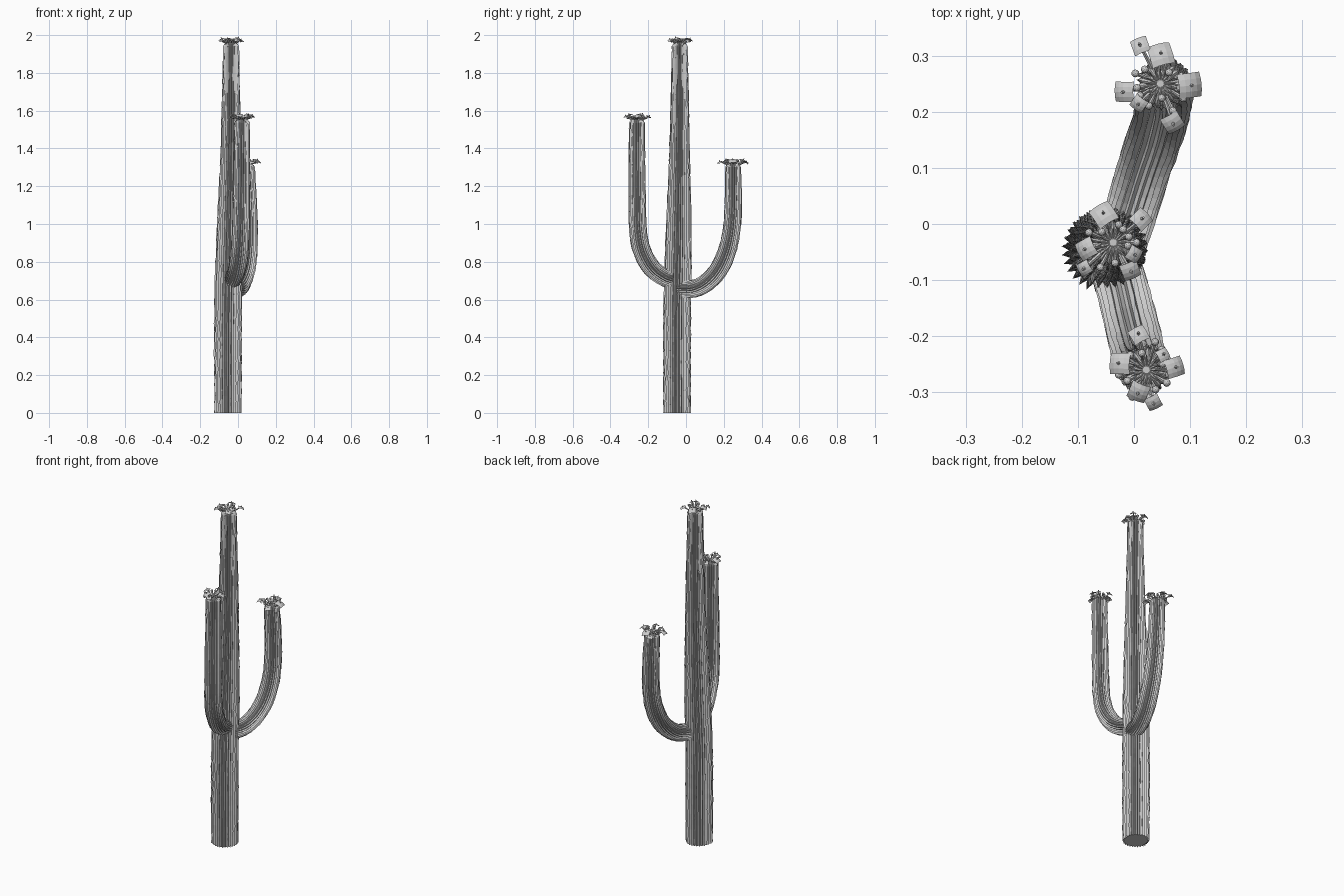
import bpy, bmesh, math, random
from mathutils import Vector, Matrix

random.seed(4)
default = bpy.data.objects.get("Cube")
if default:
    bpy.data.objects.remove(default)

grey = bpy.data.materials.new("plain grey")
grey.use_nodes = True
colour = (0.6, 0.6, 0.6, 1)
grey.diffuse_color = colour
grey.node_tree.nodes["Principled BSDF"].inputs["Base Color"].default_value = colour


def finish(name, bm):
    bmesh.ops.recalc_face_normals(bm, faces=bm.faces)
    mesh = bpy.data.meshes.new(name)
    bm.to_mesh(mesh)
    bm.free()
    mesh.materials.append(grey)
    obj = bpy.data.objects.new(name, mesh)
    bpy.context.collection.objects.link(obj)
    return obj


def spline(points, spacing=0.03):
    """Smooth path through points of (x, y, z, radius)."""
    pts = [Vector(p) for p in points]
    pts = [2 * pts[0] - pts[1]] + pts + [2 * pts[-1] - pts[-2]]
    out = []
    for a, b, c, d in zip(pts, pts[1:], pts[2:], pts[3:]):
        n = max(1, round((c - b).length / spacing))
        for i in range(n):
            t = i / n
            out.append(0.5 * (2 * b + (c - a) * t + (2 * a - 5 * b + 4 * c - d) * t * t
                              + (3 * b - a - 3 * c + d) * t ** 3))
    return out + [pts[-2]]


def ribbed_stem(name, points, side, ribs):
    """Sweep a pleated star section along a path and round off its tip."""
    path = spline(points)
    tip = path[-1]
    for up, shrink in ((0.012, 0.85), (0.02, 0.55), (0.024, 0.15)):
        path.append(Vector((tip.x, tip.y, tip.z + up, tip.w * shrink)))
    bm = bmesh.new()
    rings = []
    for i, p in enumerate(path):
        along = (path[min(i + 1, len(path) - 1)] - path[max(i - 1, 0)]).to_3d().normalized()
        u = (side - along * side.dot(along)).normalized()
        v = along.cross(u)
        ring = []
        for k in range(ribs * 2):
            a = math.pi * k / ribs
            # rough outer ridges, smooth valleys
            r = p.w * (random.uniform(0.97, 1.04) if k % 2 else 0.84)
            ring.append(bm.verts.new(p.to_3d() + r * (u * math.cos(a) + v * math.sin(a))))
        rings.append(ring)
    for low, high in zip(rings, rings[1:]):
        for k in range(ribs * 2):
            j = (k + 1) % (ribs * 2)
            bm.faces.new((low[k], low[j], high[j], high[k]))
    bm.faces.new(rings[0])
    bm.faces.new(rings[-1])
    finish(name, bm)
    return path[-1].to_3d()


def rod(bm, start, end, r1, r2, sides=5):
    axis = end - start
    place = Matrix.Translation((start + end) / 2) @ axis.to_track_quat("Z", "Y").to_matrix().to_4x4()
    bmesh.ops.create_cone(bm, cap_ends=True, segments=sides, radius1=r1, radius2=r2,
                          depth=axis.length, matrix=place)


def flowers(name, top, spots):
    """Drooping square blooms on stalks, given as (x, y, size)."""
    bm = bmesh.new()
    for x, y, size in spots:
        out = Vector((x - top.x, y - top.y, 0))
        head = Vector((x, y, top.z + 0.042 - 0.45 * out.length))
        normal = (out.normalized() * 0.45 + Vector((0, 0, 1))).normalized()
        rod(bm, top + out * 0.35 - Vector((0, 0, 0.015)), head, 0.004, 0.003)
        place = (Matrix.Translation(head) @ normal.to_track_quat("Z", "Y").to_matrix().to_4x4()
                 @ Matrix.Rotation(random.uniform(-0.3, 0.3), 4, "Z"))
        grid = bmesh.ops.create_grid(bm, x_segments=4, y_segments=4, size=size / 2)["verts"]
        for v in grid:
            v.co.z = -0.55 * v.co.xy.length_squared / size
            v.co = place @ v.co
        # stamen
        rod(bm, head, head + normal * 0.006, 0.003, 0.002)
    finish(name, bm)


def buds(name, top, count=14):
    """Short stalks with round tips fanning out of the crown."""
    bm = bmesh.new()
    for i in range(count):
        a = 2.4 * i
        reach = random.uniform(0.025, 0.055)
        out = Vector((math.cos(a), math.sin(a), 0))
        end = top + out * reach + Vector((0, 0, 0.022 - 0.35 * reach))
        rod(bm, top + out * 0.015 - Vector((0, 0, 0.012)), end, 0.002, 0.004)
        bmesh.ops.create_icosphere(bm, subdivisions=2, radius=0.007,
                                   matrix=Matrix.Translation(end))
    # spiky centre tuft
    for i in range(16):
        a = math.tau * i / 16
        out = Vector((math.cos(a), math.sin(a), 0.35))
        rod(bm, top - Vector((0, 0, 0.008)), top + out * 0.028, 0.004, 0.0005, 4)
    finish(name, bm)


# name, path with radii, sideways direction, ribs, blooms
stems = [
    ("trunk",
     [(-.053, -.047, 0, .072), (-.053, -.047, .5, .073), (-.046, -.04, .9, .069),
      (-.038, -.034, 1.4, .054), (-.037, -.033, 1.94, .042)],
     (1, 0, 0), 30,
     [(-.055, .02, .04), (-.088, -.045, .034), (.015, .01, .032),
      (-.005, -.085, .032), (.002, -.055, .026), (-.09, -.08, .024)]),
    ("front_arm",
     [(-.04, -.05, .70, .046), (-.022, -.11, .715, .047), (-.005, -.18, .765, .048),
      (.008, -.23, .85, .048), (.014, -.252, .95, .047), (.018, -.258, 1.1, .046),
      (.022, -.26, 1.535, .042)],
     (1, .3, 0), 24,
     [(.008, -.195, .03), (-.028, -.248, .038), (.075, -.255, .034),
      (.007, -.302, .034), (.035, -.32, .026), (.053, -.232, .022)]),
    ("back_arm",
     [(-.025, -.04, .655, .046), (0, .04, .657, .047), (.022, .11, .69, .048),
      (.042, .17, .755, .049), (.054, .215, .85, .049), (.058, .24, .96, .047),
      (.055, .25, 1.1, .046), (.047, .25, 1.3, .042)],
     (1, -.3, 0), 24,
     [(.048, .305, .042), (.103, .247, .044), (.01, .32, .03),
      (-.02, .235, .036), (.007, .213, .026), (.07, .178, .034)]),
]
for name, points, side, ribs, spots in stems:
    top = ribbed_stem(name, points, Vector(side), ribs)
    flowers(name + "_flowers", top, spots)
    buds(name + "_buds", top)
